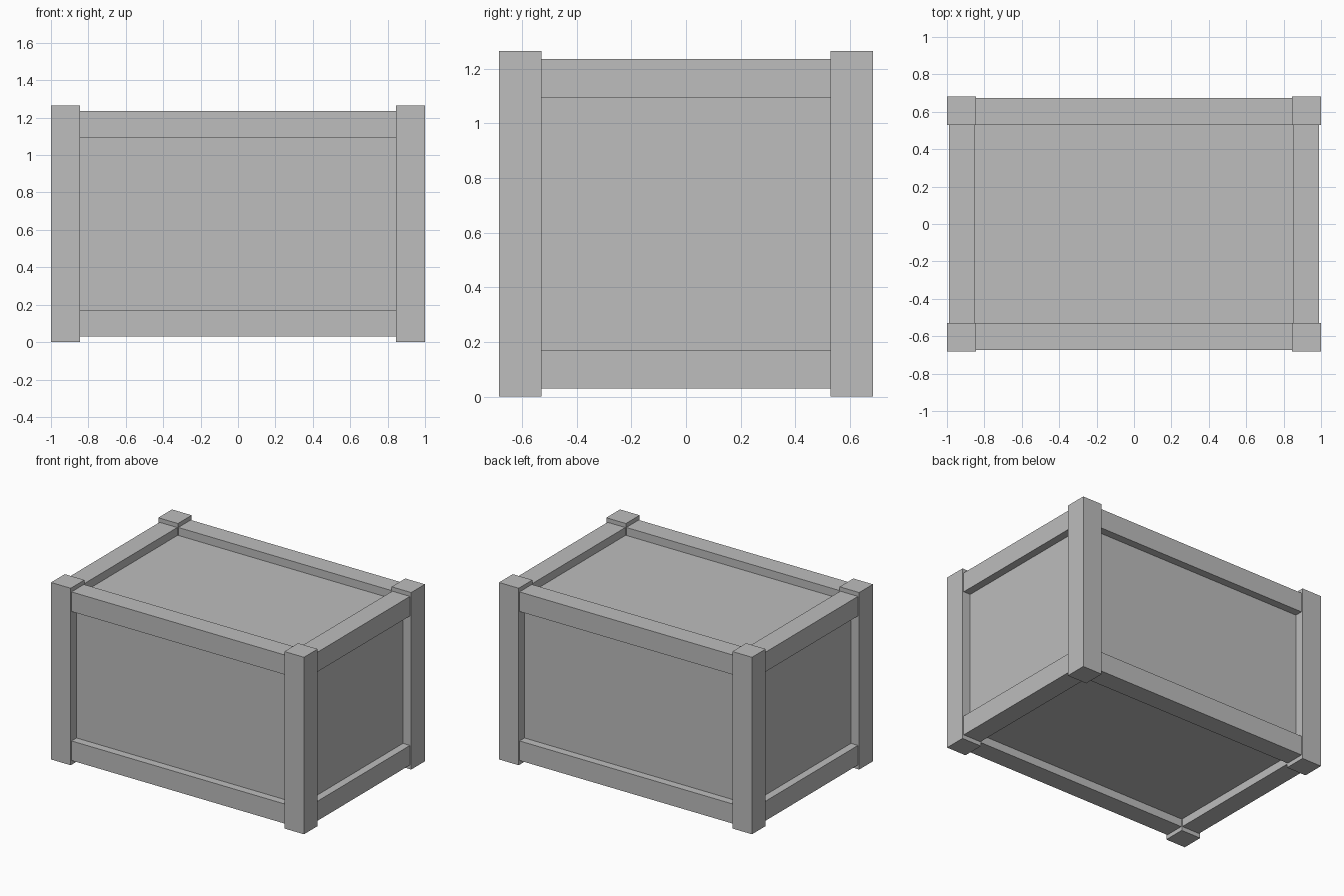
import bpy
import bmesh
from mathutils import Matrix, Vector

if "Cube" in bpy.data.objects:
    bpy.data.objects.remove(bpy.data.objects["Cube"], do_unlink=True)

GREY = (0.51, 0.51, 0.51, 1.0)
grey = bpy.data.materials.new("plain grey")
grey.use_nodes = True
grey.diffuse_color = GREY
grey.node_tree.nodes["Principled BSDF"].inputs["Base Color"].default_value = GREY


def box(name, low, high):
    """Axis-aligned block between two opposite corners."""
    low, high = Vector(low), Vector(high)
    bm = bmesh.new()
    place = Matrix.Translation((low + high) / 2) @ Matrix.Diagonal((high - low).to_4d())
    bmesh.ops.create_cube(bm, size=1, matrix=place)
    mesh = bpy.data.meshes.new(name)
    bm.to_mesh(mesh)
    bm.free()
    mesh.materials.append(grey)
    obj = bpy.data.objects.new(name, mesh)
    bpy.context.collection.objects.link(obj)
    return obj


# Overall half sizes and height, post width, rail width
HX, HY, HEIGHT = 1.0, 0.683, 1.265
POST, RAIL = 0.155, 0.14
RX, RY = HX - 0.01, HY - 0.01        # outer faces of the rails
IX, IY = HX - POST, HY - POST        # inner faces of the posts
RAIL_Z = {"bottom": 0.03, "top": HEIGHT - 0.03 - RAIL}
SIDES = {"right": -1, "left": 1}
ENDS = {"front": -1, "back": 1}


def span(sign, inner, outer):
    return sorted((sign * inner, sign * outer))


# Recessed box body
box("crate_panels", (-0.935, -0.617, 0.087), (0.935, 0.617, HEIGHT - 0.087))

# Corner posts
for end, sy in ENDS.items():
    for side, sx in SIDES.items():
        x0, x1 = span(sx, IX, HX)
        y0, y1 = span(sy, IY, HY)
        box(f"{end}_{side}_post", (x0, y0, 0), (x1, y1, HEIGHT))

# Rails between the posts
for level, z in RAIL_Z.items():
    for end, sy in ENDS.items():
        y0, y1 = span(sy, RY - RAIL, RY)
        box(f"{end}_{level}_rail", (-IX, y0, z), (IX, y1, z + RAIL))
    for side, sx in SIDES.items():
        x0, x1 = span(sx, RX - RAIL, RX)
        box(f"{side}_{level}_rail", (x0, -IY, z), (x1, IY, z + RAIL))
